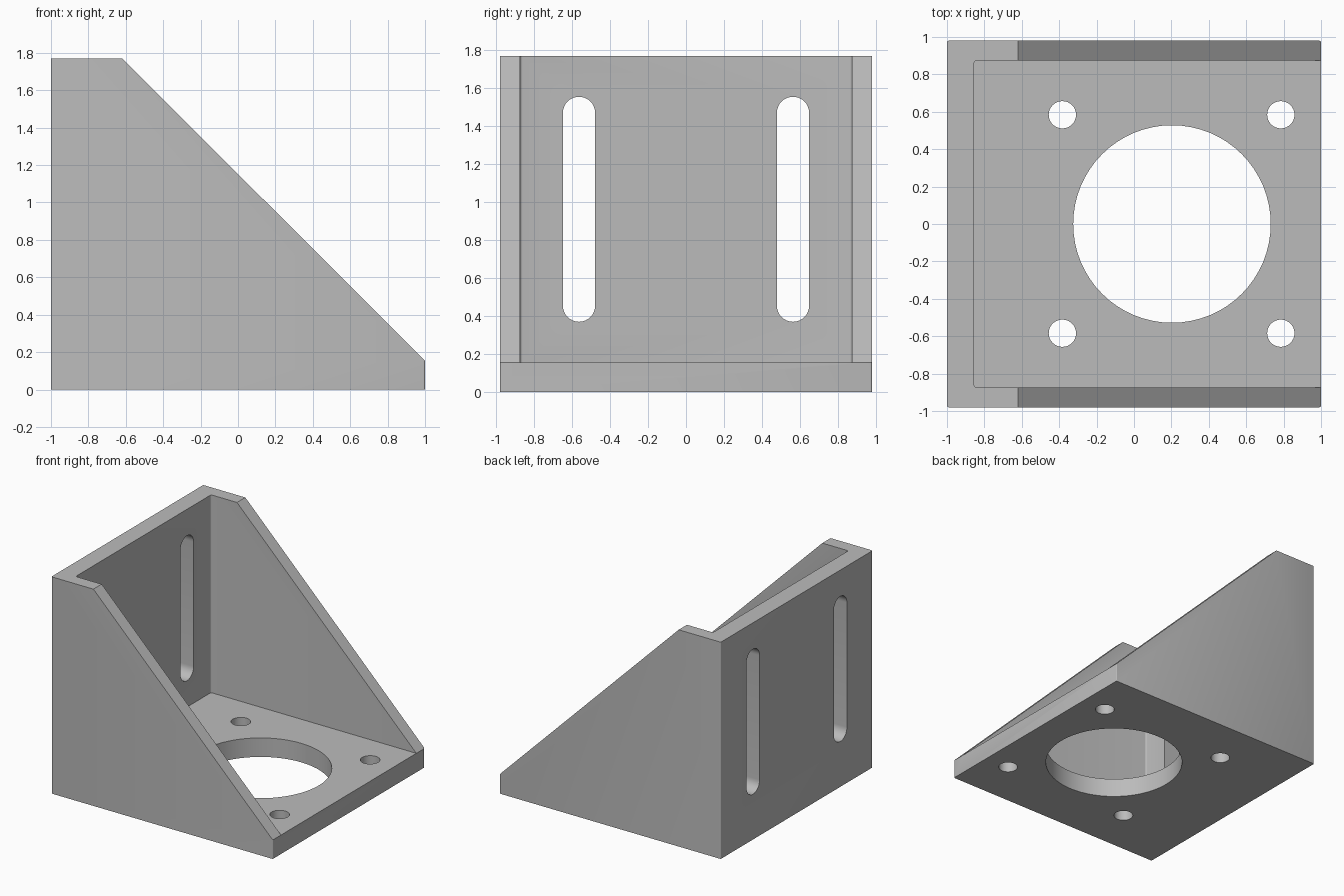
import bpy, bmesh
from math import radians
from mathutils import Matrix, Vector

cube = bpy.data.objects.get("Cube")
if cube:
    bpy.data.objects.remove(cube, do_unlink=True)

HALF_W, INNER_W = 0.98, 0.873
WALL_X, BASE_Z, TOP_Z = -0.855, 0.155, 1.77


def to_object(name, bm):
    bmesh.ops.recalc_face_normals(bm, faces=bm.faces)
    mesh = bpy.data.meshes.new(name)
    bm.to_mesh(mesh)
    bm.free()
    obj = bpy.data.objects.new(name, mesh)
    bpy.context.collection.objects.link(obj)
    return obj


def extrude(bm, points, vector):
    face = bm.faces.new([bm.verts.new(p) for p in points])
    result = bmesh.ops.extrude_face_region(bm, geom=[face])
    verts = [v for v in result["geom"] if isinstance(v, bmesh.types.BMVert)]
    bmesh.ops.translate(bm, verts=verts, vec=vector)


def round_vertical_edges(bm, test, radius):
    edges = [e for e in bm.edges
             if (e.verts[0].co - e.verts[1].co).xy.length < 1e-5
             and test(e.verts[0].co)]
    bmesh.ops.bevel(bm, geom=edges, offset=radius, segments=3,
                    profile=0.5, affect='EDGES')


def cylinder(bm, x, y, radius, sides):
    bmesh.ops.create_cone(bm, cap_ends=True, segments=sides, radius1=radius,
                          radius2=radius, depth=0.6,
                          matrix=Matrix.Translation((x, y, 0.1)))


def cut(body, cutter):
    cutter.hide_render = True
    mod = body.modifiers.new(cutter.name, 'BOOLEAN')
    mod.operation = 'DIFFERENCE'
    mod.solver = 'EXACT'
    mod.object = cutter
    bpy.context.view_layer.objects.active = body
    bpy.ops.object.modifier_apply(modifier=mod.name)
    bpy.data.objects.remove(cutter, do_unlink=True)


# Outer body: sloped side profile extruded across the width
bm = bmesh.new()
profile = [(-1, 0), (1, 0), (1, BASE_Z), (-0.62, TOP_Z), (-1, TOP_Z)]
extrude(bm, [(x, -HALF_W, z) for x, z in profile], Vector((0, 2 * HALF_W, 0)))
round_vertical_edges(bm, lambda co: True, 0.008)
bracket = to_object("mounting_bracket", bm)

# Open space between the gussets, above the base
bm = bmesh.new()
extrude(bm, [(WALL_X, -INNER_W, BASE_Z), (2, -INNER_W, BASE_Z),
             (2, INNER_W, BASE_Z), (WALL_X, INNER_W, BASE_Z)], Vector((0, 0, 3)))
round_vertical_edges(bm, lambda co: co.x < 0, 0.012)
cut(bracket, to_object("cavity_cutter", bm))

# Large opening and four bolt holes in the base
bm = bmesh.new()
cylinder(bm, 0.203, 0, 0.528, 64)
for x in (-0.383, 0.785):
    for y in (-0.584, 0.584):
        cylinder(bm, x, y, 0.073, 32)
cut(bracket, to_object("base_hole_cutter", bm))

# Two vertical slots in the back wall
bm = bmesh.new()
radius, steps = 0.085, 16
for side in (-1, 1):
    outline = []
    for centre_z, start in ((1.47, 0), (0.455, 180)):
        for i in range(steps + 1):
            spin = Matrix.Rotation(-radians(start + 180 * i / steps), 3, 'X')
            outline.append(Vector((-1.3, side * 0.5635, centre_z))
                           + spin @ Vector((0, radius, 0)) * Vector((1, 1, -1)).y
                           * 1.0)
    # Mirror each arc upward so the ends are convex
    for p, centre_z in zip(outline, [1.47] * (steps + 1) + [0.455] * (steps + 1)):
        p.z = 2 * centre_z - p.z
    extrude(bm, outline, Vector((0.7, 0, 0)))
cut(bracket, to_object("slot_cutter", bm))

# Plain grey finish
grey = bpy.data.materials.new("grey")
grey.use_nodes = True
colour = (0.5, 0.5, 0.5, 1)
grey.diffuse_color = colour
grey.node_tree.nodes["Principled BSDF"].inputs["Base Color"].default_value = colour
bracket.data.materials.clear()
bracket.data.materials.append(grey)
for poly in bracket.data.polygons:
    poly.material_index = 0

bpy.ops.object.select_all(action='DESELECT')
bracket.select_set(True)
bpy.context.view_layer.objects.active = bracket
bpy.ops.object.shade_smooth_by_angle(angle=radians(35))
